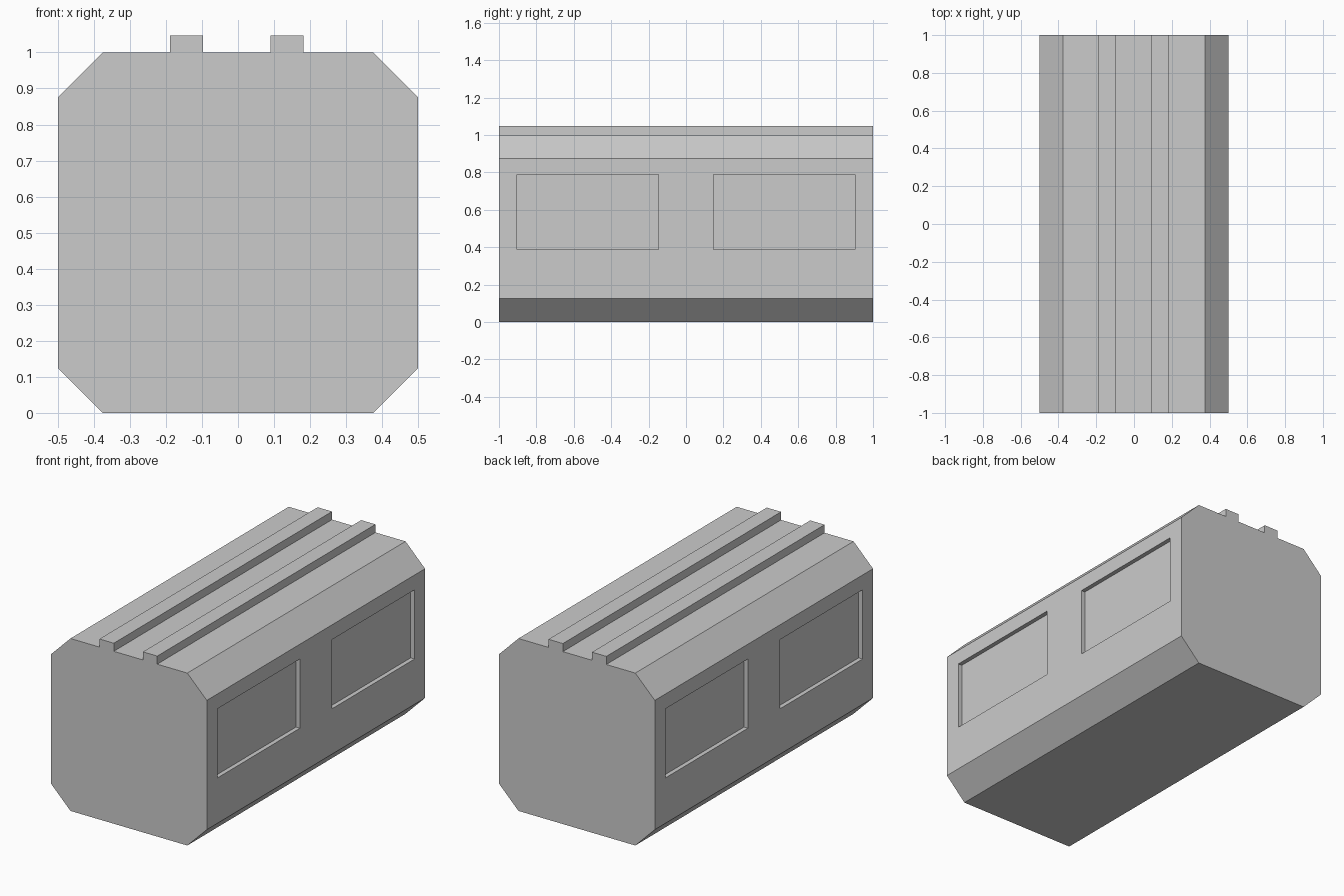
import bpy, bmesh

if "Cube" in bpy.data.objects:
    bpy.data.objects.remove(bpy.data.objects["Cube"])

HALF_W, HALF_L, H = 0.5, 1.0, 1.0
CHAMFER, DEPTH = 0.125, 0.025


def finish(name, bm):
    bmesh.ops.recalc_face_normals(bm, faces=bm.faces)
    mesh = bpy.data.meshes.new(name)
    bm.to_mesh(mesh)
    bm.free()
    obj = bpy.data.objects.new(name, mesh)
    bpy.context.collection.objects.link(obj)
    return obj


def extrude_profile(name, points):
    """Extrude an (x, z) profile along the full length in y."""
    bm = bmesh.new()
    face = bm.faces.new([bm.verts.new((x, -HALF_L, z)) for x, z in points])
    ext = bmesh.ops.extrude_face_region(bm, geom=[face])["geom"]
    verts = [g for g in ext if isinstance(g, bmesh.types.BMVert)]
    bmesh.ops.translate(bm, verts=verts, vec=(0, 2 * HALF_L, 0))
    return finish(name, bm)


def add_box(bm, lo, hi):
    verts = bmesh.ops.create_cube(bm, size=1)["verts"]
    for v in verts:
        v.co = [lo[i] if v.co[i] < 0 else hi[i] for i in range(3)]


# Chamfered octagonal body
c = CHAMFER
right = [(HALF_W - c, 0), (HALF_W, c), (HALF_W, H - c), (HALF_W - c, H)]
body = extrude_profile("body", right + [(-x, z) for x, z in reversed(right)])

# Shallow window recesses on both long sides
bm = bmesh.new()
for x0, x1 in ((HALF_W - DEPTH, HALF_W + 0.1), (-HALF_W - 0.1, -HALF_W + DEPTH)):
    for y0, y1 in ((-0.903, -0.147), (0.147, 0.903)):
        add_box(bm, (x0, y0, 0.388), (x1, y1, 0.789))
cutter = finish("window_cutter", bm)
cutter.hide_render = True
cutter.display_type = 'WIRE'
cut = body.modifiers.new("windows", 'BOOLEAN')
cut.operation = 'DIFFERENCE'
cut.solver = 'EXACT'
cut.object = cutter

# Two roof rails running the full length
for name, x0, x1 in (("left_roof_rail", -0.189, -0.097), ("right_roof_rail", 0.09, 0.182)):
    extrude_profile(name, [(x0, H), (x1, H), (x1, H + 0.047), (x0, H + 0.047)])
